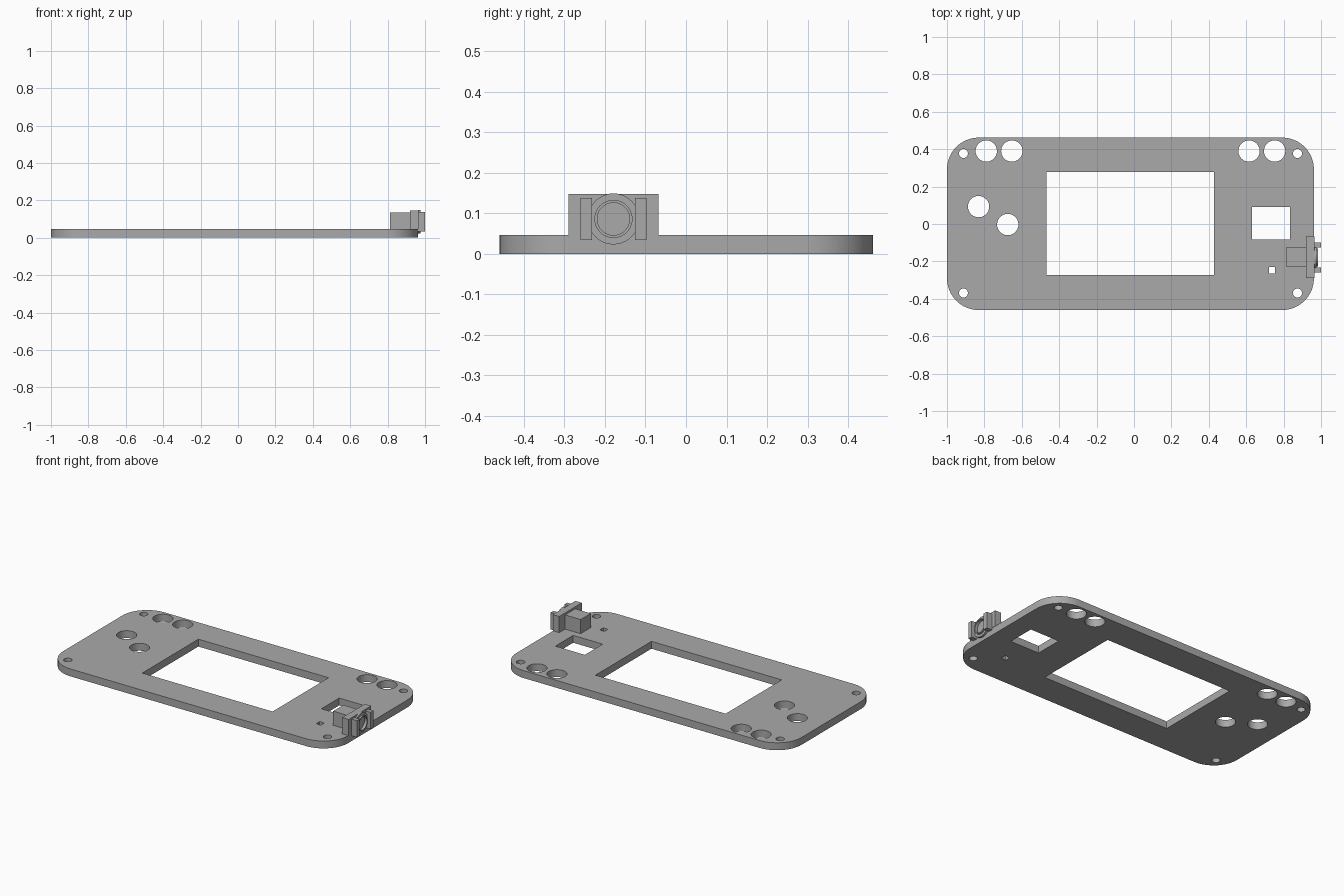
import bpy, bmesh
from math import cos, sin, pi, radians
from mathutils import Matrix, Vector

if "Cube" in bpy.data.objects:
    bpy.data.objects.remove(bpy.data.objects["Cube"])

GREY = (0.4, 0.4, 0.4, 1)
grey = bpy.data.materials.new("plain grey")
grey.use_nodes = True
grey.diffuse_color = GREY
grey.node_tree.nodes["Principled BSDF"].inputs["Base Color"].default_value = GREY


def arc(cx, cy, r, start=0, end=2 * pi, n=40, closed=True):
    steps = n if closed else n - 1
    return [(cx + r * cos(start + (end - start) * i / steps),
             cy + r * sin(start + (end - start) * i / steps)) for i in range(n)]


def rect(x0, x1, y0, y1):
    return [(x0, y0), (x1, y0), (x1, y1), (x0, y1)]


def rounded_rect(x0, x1, y0, y1, r):
    corners = [(x1 - r, y1 - r), (x0 + r, y1 - r), (x0 + r, y0 + r), (x1 - r, y0 + r)]
    points = []
    for i, (cx, cy) in enumerate(corners):
        points += arc(cx, cy, r, i * pi / 2, (i + 1) * pi / 2, 14, False)
    return points


def prism(name, loops, low, high, along_x=False):
    """Fill an outline with holes and extrude it along z, or along x for (y, z) outlines."""
    bm = bmesh.new()
    edges = []
    for loop in loops:
        verts = [bm.verts.new((u, v, low)) for u, v in loop]
        edges += [bm.edges.new((a, b)) for a, b in zip(verts, verts[1:] + verts[:1])]
    bmesh.ops.triangle_fill(bm, use_beauty=True, edges=edges)
    top = bmesh.ops.extrude_face_region(bm, geom=bm.faces[:])["geom"]
    bmesh.ops.translate(bm, vec=(0, 0, high - low),
                        verts=[g for g in top if isinstance(g, bmesh.types.BMVert)])
    if along_x:
        for v in bm.verts:
            v.co = Vector((v.co.z, v.co.x, v.co.y))
    bmesh.ops.recalc_face_normals(bm, faces=bm.faces[:])
    mesh = bpy.data.meshes.new(name)
    bm.to_mesh(mesh)
    bm.free()
    mesh.materials.append(grey)
    obj = bpy.data.objects.new(name, mesh)
    bpy.context.collection.objects.link(obj)
    bpy.ops.object.select_all(action="DESELECT")
    obj.select_set(True)
    bpy.context.view_layer.objects.active = obj
    bpy.ops.object.shade_smooth_by_angle(angle=radians(30))
    return obj


# Face plate with screen, sensor, button and screw openings
outline = rounded_rect(-1, 0.962, -0.46, 0.462, 0.17)
windows = [rect(-0.468, 0.428, -0.272, 0.279),
           rect(0.632, 0.835, -0.084, 0.091),
           rect(0.722, 0.754, -0.264, -0.229)]
buttons = [(-0.79, 0.39), (-0.653, 0.39), (0.615, 0.39), (0.752, 0.39),
           (-0.831, 0.093), (-0.675, -0.003)]
screws = [(x, y) for x in (-0.912, 0.874) for y in (-0.369, 0.377)]
holes = [arc(x, y, 0.057) for x, y in buttons] + [arc(x, y, 0.024, n=24) for x, y in screws]
prism("face_plate", [outline] + windows + holes, 0, 0.046)

# Edge-mounted camera: mounting board, rear housing and side brackets
CY, CZ = -0.179, 0.086
prism("camera_board", [rect(-0.29, -0.068, 0.046, 0.147)], 0.92, 0.964, True)
prism("camera_housing", [rect(-0.226, -0.126, 0.046, 0.134)], 0.813, 0.92, True)
for side, name in ((-1, "right_bracket"), (1, "left_bracket")):
    a, b = sorted((CY + side * 0.053, CY + side * 0.081))
    prism(name, [rect(a, b, 0.034, 0.138)], 0.962, 1.0, True)

# Lens: flange, raised barrel and recessed glass
prism("lens_flange", [arc(CY, CZ, 0.063), arc(CY, CZ, 0.047)], 0.962, 0.975, True)
prism("lens_barrel", [arc(CY, CZ, 0.047), arc(CY, CZ, 0.04)], 0.962, 0.985, True)
prism("lens_glass", [arc(CY, CZ, 0.04)], 0.95, 0.968, True)
